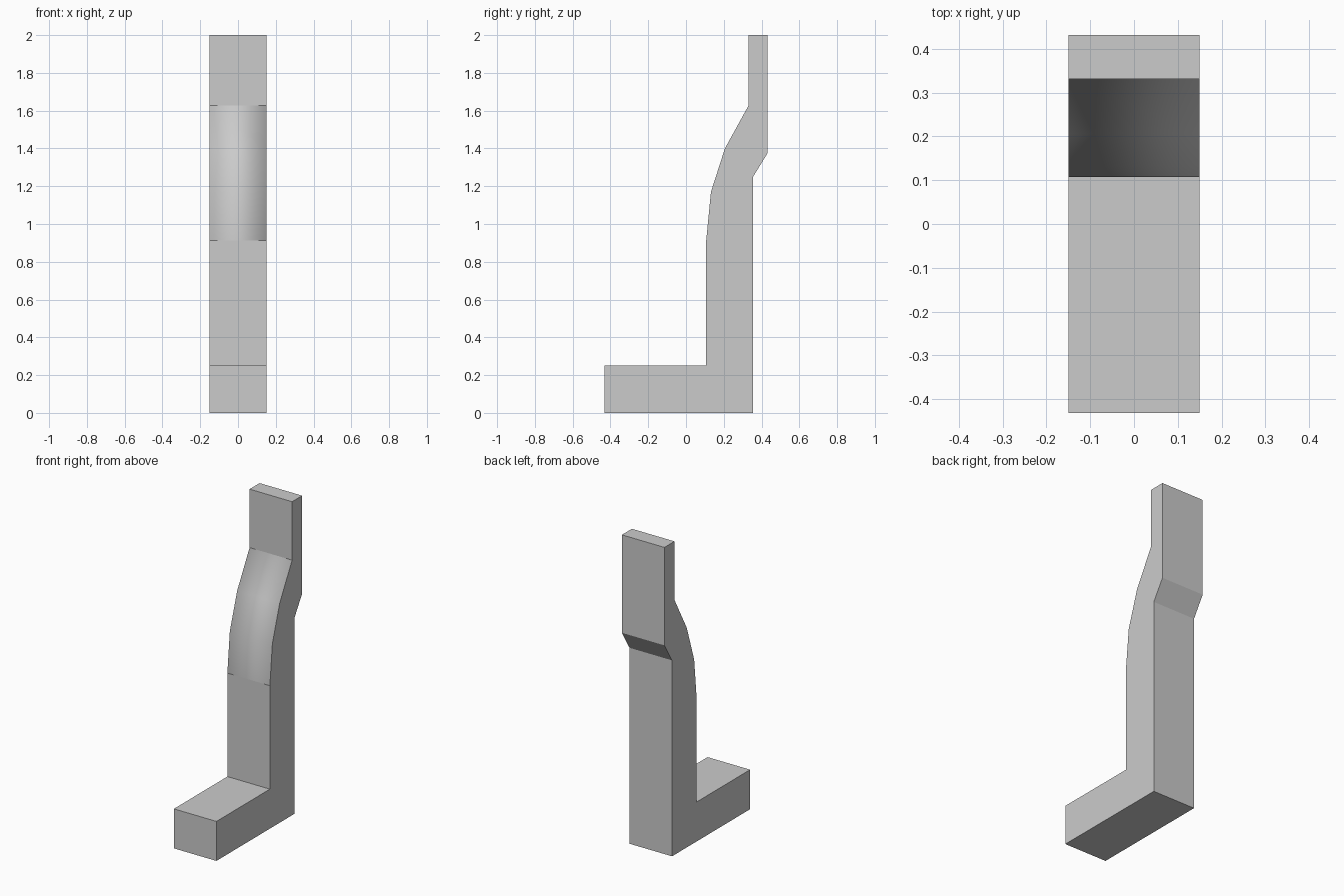
import bpy, bmesh

if "Cube" in bpy.data.objects:
    bpy.data.objects.remove(bpy.data.objects["Cube"])

# Side profile (y, z), starting at the front bottom of the foot
profile = [
    (-0.432, 0.0), (0.355, 0.0),                    # underside
    (0.355, 1.25), (0.432, 1.375), (0.432, 2.0),    # back with offset step
    (0.331, 2.0), (0.331, 1.627),                   # thin top tab
    (0.206, 1.40), (0.132, 1.17), (0.107, 0.912),   # curved front
    (0.107, 0.252), (-0.432, 0.252),                # front and top of foot
]
CURVE = {6, 7, 8}   # profile edges that are smooth shaded
HALF_WIDTH = 0.15

# Extrude the profile across x
bm = bmesh.new()
left, right = ([bm.verts.new((x, y, z)) for y, z in profile]
               for x in (-HALF_WIDTH, HALF_WIDTH))
bm.faces.new(right)
bm.faces.new(left[::-1])
n = len(profile)
for i in range(n):
    j = (i + 1) % n
    face = bm.faces.new((left[i], left[j], right[j], right[i]))
    face.smooth = i in CURVE
bmesh.ops.recalc_face_normals(bm, faces=bm.faces)

mesh = bpy.data.meshes.new("bracket_post")
bm.to_mesh(mesh)
bm.free()

# Curved front uses averaged corner normals for its rounded shading
vertex_normals = [v.vector.copy() for v in mesh.vertex_normals]
normals = [None] * len(mesh.loops)
for poly in mesh.polygons:
    for li in poly.loop_indices:
        vi = mesh.loops[li].vertex_index
        normals[li] = vertex_normals[vi] if poly.use_smooth else poly.normal.copy()
mesh.normals_split_custom_set(normals)

post = bpy.data.objects.new("bracket_post", mesh)
bpy.context.collection.objects.link(post)
